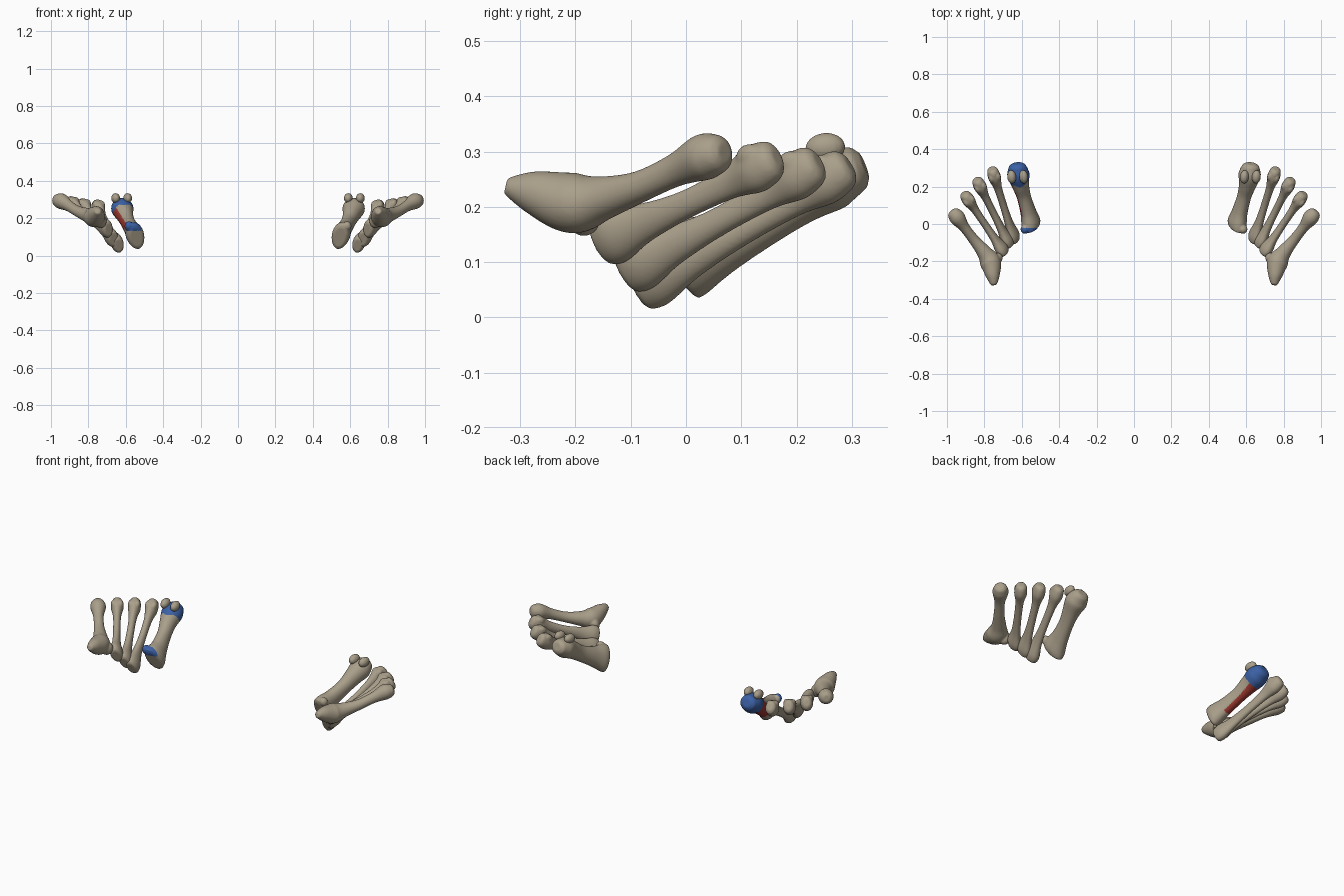
import bpy, bmesh, math
from mathutils import Vector, Matrix

if "Cube" in bpy.data.objects:
    bpy.data.objects.remove(bpy.data.objects["Cube"])


def material(name, rgb):
    m = bpy.data.materials.new(name)
    m.diffuse_color = (*rgb, 1)
    m.use_nodes = True
    m.node_tree.nodes["Principled BSDF"].inputs["Base Color"].default_value = m.diffuse_color
    return m


BONE = material("bone", (0.40, 0.345, 0.255))
BLUE = material("blue cartilage", (0.045, 0.12, 0.38))
RED = material("red shaft", (0.36, 0.04, 0.03))
UP = Vector((0, 0, 1))


def catmull(a, b, c, d, t):
    return [0.5 * (2*q + (r-p)*t + (2*p-5*q+4*r-s)*t*t + (3*q-p-3*r+s)*t**3)
            for p, q, r, s in zip(a, b, c, d)]


def frame(t, roll=0.0):
    # side axis and plantar (upward) axis of a cross-section
    u = t.cross(UP).normalized()
    v = u.cross(t).normalized()
    c, s = math.cos(math.radians(roll)), math.sin(math.radians(roll))
    return u*c - v*s, v*c + u*s


def loft(bm, rings, sides=28, steps=6):
    # rings: x, y, z, half width, half height, roll
    n = len(rings)
    path = []
    for i in range(n - 1):
        k = [rings[max(i-1, 0)], rings[i], rings[i+1], rings[min(i+2, n-1)]]
        path += [catmull(*k, j/steps) for j in range(steps)]
    path.append(list(rings[-1]))
    # rounded ends: shallow at the base, domed at the head
    def cap(ring, inner, dist, scale):
        p, q = Vector(ring[:3]), Vector(inner[:3])
        return [*(p + (p-q).normalized()*dist), ring[3]*scale, ring[4]*scale, ring[5]]
    b, h = path[0], path[-1]
    w = min(h[3], h[4])
    path = ([cap(b, path[1], 0.008, 0.75)] + path +
            [cap(h, path[-2], w*0.4, 0.85), cap(h, path[-2], w*0.65, 0.5)])
    loops = []
    for i, r in enumerate(path):
        t = Vector(path[min(i+1, len(path)-1)][:3]) - Vector(path[max(i-1, 0)][:3])
        u, v = frame(t.normalized(), r[5])
        loops.append([bm.verts.new(Vector(r[:3])
                      + u*r[3]*math.cos(2*math.pi*j/sides)
                      + v*r[4]*math.sin(2*math.pi*j/sides)) for j in range(sides)])
    for p, q in zip(loops, loops[1:]):
        for j in range(sides):
            bm.faces.new((p[j], p[(j+1) % sides], q[(j+1) % sides], q[j]))
    bm.faces.new(loops[0])
    bm.faces.new(loops[-1])


def ellipsoid(bm, pos, radii, axis):
    u, v = frame(axis)
    m = Matrix((u, axis, v)).transposed().to_4x4()
    bmesh.ops.create_uvsphere(bm, u_segments=20, v_segments=12, radius=1,
        matrix=Matrix.Translation(pos) @ m @ Matrix.Diagonal((*radii, 1)))


def finish(bm, name, side):
    # mirror to the chosen foot, fuse the volumes and smooth the joins
    for v in bm.verts:
        v.co.x *= side
    bmesh.ops.recalc_face_normals(bm, faces=bm.faces)
    me = bpy.data.meshes.new(name)
    bm.to_mesh(me)
    bm.free()
    ob = bpy.data.objects.new(name, me)
    bpy.context.collection.objects.link(ob)
    bpy.ops.object.select_all(action='DESELECT')
    ob.select_set(True)
    bpy.context.view_layer.objects.active = ob
    r = ob.modifiers.new("fuse", 'REMESH')
    r.mode, r.voxel_size = 'VOXEL', 0.0045
    s = ob.modifiers.new("soften", 'SMOOTH')
    s.factor, s.iterations = 0.5, 5
    for m in ("fuse", "soften"):
        bpy.ops.object.modifier_apply(modifier=m)
    ob.data.materials.clear()
    ob.data.materials.append(BONE)
    bpy.ops.object.shade_smooth()
    return ob


def long_bone(name, rings, side, knobs=(), condyle=0.022):
    bm = bmesh.new()
    loft(bm, rings)
    # paired condyles on the upper side of the head
    head = Vector(rings[-1][:3])
    t = (head - Vector(rings[-3][:3])).normalized()
    u, v = frame(t)
    for s in (-1, 1):
        ellipsoid(bm, head - t*0.026 + u*s*condyle*0.8 + v*condyle,
                  (condyle*0.75, condyle*1.2, condyle), t)
    for pos, radii, axis in knobs:
        ellipsoid(bm, Vector(pos), radii, Vector(axis).normalized())
    return finish(bm, name, side)


# slim bones: position along the axis, half width, half height, roll
SLIM = [(0, .030, .050, 18), (.08, .034, .054, 18), (.25, .023, .036, 12), (.5, .020, .026, 5),
        (.76, .022, .030, 0), (.91, .034, .044, 0), (1, .031, .040, 0)]


def slim_rings(base, head):
    a, b = Vector(base), Vector(head)
    return [[*(a.lerp(b, t) - UP*0.008*math.sin(math.pi*t)), w, h, r] for t, w, h, r in SLIM]


SLIM_BONES = {
    "second_metatarsal": ((.640, -.085, .058), (.755, .280, .266)),
    "third_metatarsal": ((.668, -.108, .090), (.835, .225, .272)),
    "fourth_metatarsal": ((.695, -.152, .142), (.900, .150, .282)),
}
FIRST = [(.545, -.012, .102, .043, .078, 20), (.552, .012, .113, .049, .074, 20),
         (.567, .070, .138, .041, .055, 15), (.590, .150, .180, .038, .045, 8),
         (.607, .210, .220, .047, .050, 0), (.618, .262, .250, .060, .057, 0),
         (.622, .295, .264, .052, .047, 0)]
FIFTH = [(.750, -.318, .236, .020, .020, 0), (.755, -.275, .226, .038, .040, 0),
         (.768, -.205, .207, .056, .055, 0), (.802, -.150, .216, .040, .040, 0),
         (.855, -.085, .236, .029, .029, 0), (.905, -.020, .266, .028, .030, 0),
         (.942, .030, .289, .042, .042, 0), (.960, .052, .295, .038, .038, 0)]

for side, foot in ((1, "right"), (-1, "left")):
    for name, (base, head) in SLIM_BONES.items():
        long_bone(f"{foot}_{name}", slim_rings(base, head), side)
    # outer bone with its pointed rear tuberosity
    long_bone(f"{foot}_fifth_metatarsal", FIFTH, side,
              [((.735, -.185, .185), (.035, .030, .038), (.6, .8, 0))], 0.02)
    # thick inner bone with the raised corner of its base
    first = long_bone(f"{foot}_first_metatarsal", FIRST, side,
                      [((.583, -.028, .158), (.024, .024, .026), (.2, .85, .45))], 0.026)
    # two small bones under the thick head
    for n, x in (("inner", .590), ("outer", .654)):
        bm = bmesh.new()
        ellipsoid(bm, Vector((x, .252, .307)), (.024, .037, .027), Vector((.1, .95, .1)).normalized())
        finish(bm, f"{foot}_{n}_sesamoid", side)
    if side < 0:
        # coloured zones: head and base corner blue, lower outer shaft red
        me = first.data
        me.materials.append(BLUE)
        me.materials.append(RED)
        axis = Vector((-.2, .85, .48)).normalized()
        start = Vector((-.545, -.012, .102))
        for p in me.polygons:
            c, n = p.center, p.normal
            d = (c - start).dot(axis)
            if d > 0.285 or (c.z > 0.272 and c.y > 0.19):
                p.material_index = 1
            elif c.y < -0.02 and c.z > 0.132:
                p.material_index = 1
            elif 0.085 < d and n.dot(Vector((-.65, .2, -.75))) > 0.1:
                p.material_index = 2
